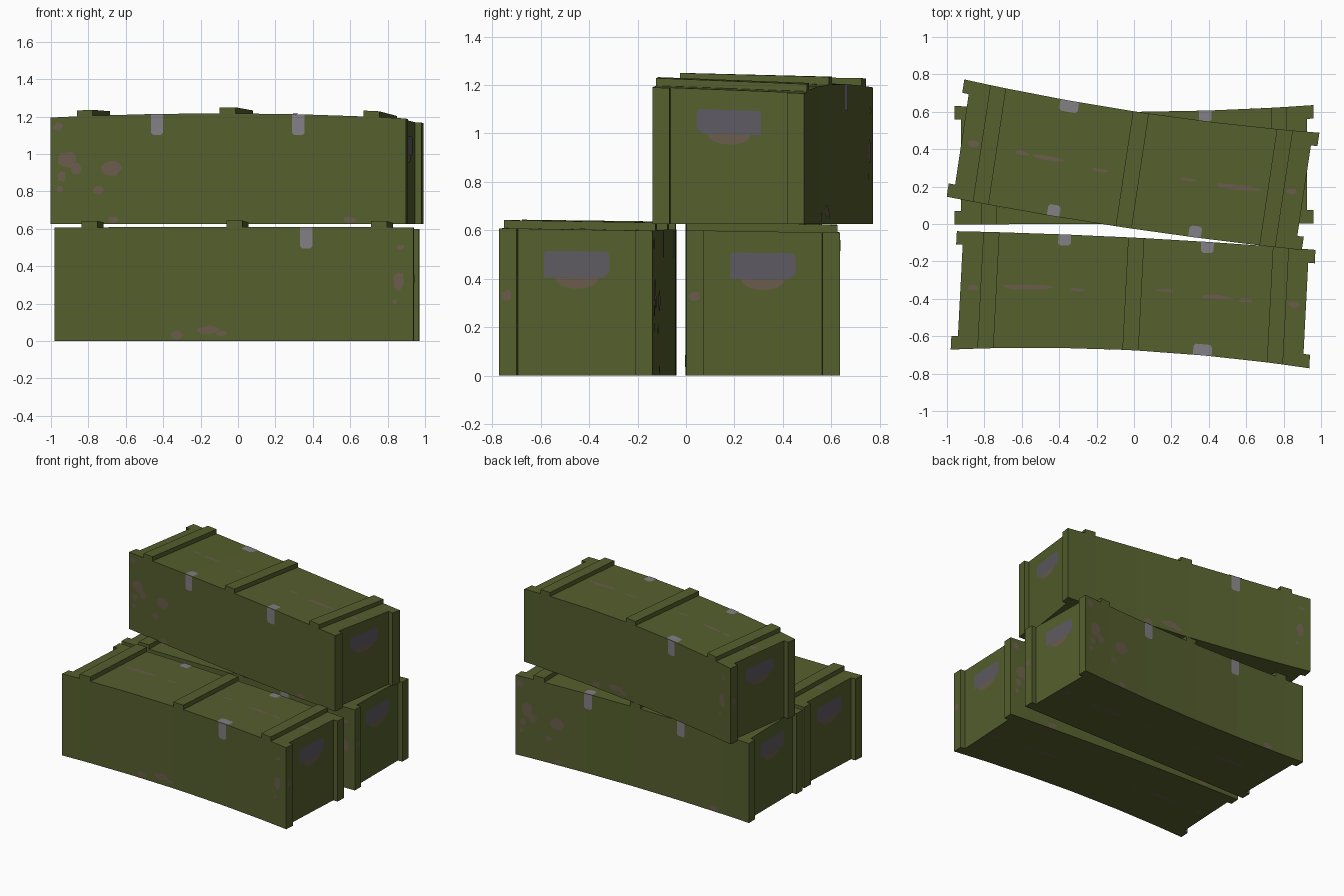
import bpy, bmesh, math, random
from mathutils import Vector, Matrix

if "Cube" in bpy.data.objects:
    bpy.data.objects.remove(bpy.data.objects["Cube"])

random.seed(4)


def material(name, col):
    m = bpy.data.materials.new(name)
    m.diffuse_color = (*col, 1)
    m.use_nodes = True
    m.node_tree.nodes["Principled BSDF"].inputs["Base Color"].default_value = m.diffuse_color
    return m


GREEN = material("olive_green", (0.091, 0.114, 0.027))
WEAR = material("worn_brown", (0.144, 0.107, 0.072))
HANDLE = material("dark_purple_grey", (0.112, 0.102, 0.122))
LATCH = material("latch_grey", (0.223, 0.212, 0.230))

HL, BL, HW, HT = 0.96, 0.925, 0.317, 0.605   # half length, body half length, half width, height


def make_warp(c):
    """Bends the crate's straight shape: bowed sides, uneven lid, then placement."""
    place = Matrix.Translation(c["pos"]) @ Matrix.Rotation(c["rot"], 4, 'Z')
    fl, fr, bl, br = c["tops"]

    def warp(p):
        x, y, z = p
        k = 1 - (x / HL) ** 2
        t, s = (y / HW + 1) / 2, (x / HL + 1) / 2
        top = (fl * (1 - s) + fr * s) * (1 - t) + (bl * (1 - s) + br * s) * t + k * c["crown"]
        y += k * (c["bow"][0] * (1 - t) + c["bow"][1] * t)
        return place @ Vector((x, y, z * top / HT))
    return warp


def add_box(bm, warp, xs, y0, y1, z0, z1):
    """Box cut at every x in xs so that it can bend."""
    rings = [[bm.verts.new(warp((x, y, z))) for y, z in
              ((y0, z0), (y1, z0), (y1, z1), (y0, z1))] for x in xs]
    for a, b in zip(rings, rings[1:]):
        for i in range(4):
            j = (i + 1) % 4
            bm.faces.new((a[i], a[j], b[j], b[i]))
    bm.faces.new(rings[0])
    bm.faces.new(rings[-1])


def finish(bm, name, mat, recalc=True):
    if recalc:
        bmesh.ops.recalc_face_normals(bm, faces=bm.faces)
    me = bpy.data.meshes.new(name)
    bm.to_mesh(me)
    bm.free()
    me.materials.append(mat)
    bpy.context.collection.objects.link(bpy.data.objects.new(name, me))


E = 0.003   # how far painted plates stand off the surface
SIDES = {
    "front": (lambda u, w: (u, -HW - E, w), (0, -1, 0)),
    "back": (lambda u, w: (u, HW + E, w), (0, 1, 0)),
    "top": (lambda u, w: (u, w, HT + E), (0, 0, 1)),
    "bottom": (lambda u, w: (u, w, -0.001), (0, 0, -1)),
    "right": (lambda u, w: (BL + E, u, w), (1, 0, 0)),
    "left": (lambda u, w: (-BL - E, u, w), (-1, 0, 0)),
    "left_post": (lambda u, w: (-HL - E, u, w), (-1, 0, 0)),
}


def add_plate(bm, warp, flip, side, pts):
    """Flat painted patch; flip turns the crate's paint half a turn."""
    fn, n = SIDES[side]
    ps = [fn(*p) for p in pts]
    ps = [Vector(warp((x * flip, y * flip, z))) for x, y, z in ps]
    f = bm.faces.new([bm.verts.new(p) for p in ps])
    f.normal_update()
    if f.normal.dot(Vector((n[0] * flip, n[1] * flip, n[2]))) < 0:
        f.normal_flip()


def blob(u, w, ru, rw, n=11):
    out = []
    for i in range(n):
        a, r = 2 * math.pi * i / n, random.uniform(0.8, 1.15)
        out.append((u + ru * r * math.cos(a), w + rw * r * math.sin(a)))
    return out


def tab(u, half, w0, w1, c=0.012):
    """Rectangle with clipped lower corners."""
    return [(u - half, w1), (u - half, w0 + c), (u - half + c, w0),
            (u + half - c, w0), (u + half, w0 + c), (u + half, w1)]


# wear patches: (u, w, radius_u, radius_w) in each side's own plane
PATCHES = {
    "front": [(-0.87, 0.36, 0.045, 0.05), (-0.82, 0.31, 0.03, 0.035), (-0.90, 0.27, 0.025, 0.03),
              (-0.63, 0.31, 0.055, 0.045), (-0.70, 0.19, 0.03, 0.022), (-0.91, 0.2, 0.02, 0.02),
              (-0.92, 0.55, 0.025, 0.025), (-0.62, 0.025, 0.03, 0.018), (0.66, 0.025, 0.035, 0.018)],
    "back": [(0.14, 0.058, 0.07, 0.024), (0.31, 0.032, 0.035, 0.022), (0.07, 0.04, 0.03, 0.015),
             (-0.88, 0.32, 0.028, 0.05), (-0.89, 0.5, 0.02, 0.014), (-0.86, 0.21, 0.012, 0.012)],
    "left_post": [(0.285, 0.33, 0.022, 0.022)],
}
STREAKS = [(0.57, -0.018, 0.14, 0.014), (0.3, -0.01, 0.045, 0.010), (-0.17, -0.03, 0.05, 0.010),
           (-0.45, -0.012, 0.09, 0.013), (-0.6, -0.01, 0.04, 0.011), (-0.86, -0.012, 0.03, 0.018),
           (0.86, -0.012, 0.03, 0.016)]
PATCHES["top"] = PATCHES["bottom"] = STREAKS

CRATES = {
    "front_crate": dict(pos=(-0.005, -0.405, 0), rot=-0.052, flip=-1, bow=(0.047, 0.015),
                        tops=(0.607, 0.608, 0.602, 0.598), crown=0.003),
    "back_crate": dict(pos=(0, 0.317, 0), rot=0.002, flip=-1, bow=(0.0, -0.034),
                       tops=(0.60, 0.60, 0.592, 0.59), crown=0.0),
    "top_crate": dict(pos=(-0.005, 0.317, 0.625), rot=-0.149, flip=1, bow=(-0.022, -0.034),
                      tops=(0.57, 0.565, 0.565, 0.54), crown=0.025),
}

for name, c in CRATES.items():
    warp, flip = make_warp(c), c["flip"]

    # main box
    bm = bmesh.new()
    add_box(bm, warp, [-BL, -0.82, -0.73, -0.4, -0.04, 0.04, 0.4, 0.73, 0.82, BL], -HW, HW, 0, HT)
    finish(bm, name + "_body", GREEN)

    # upright posts on both ends
    bm = bmesh.new()
    for sx in (-1, 1):
        for sy in (-1, 1):
            y0, y1 = sorted((sy * 0.245, sy * HW))
            add_box(bm, warp, sorted((sx * BL, sx * HL)), y0, y1, 0, HT)
    finish(bm, name + "_end_posts", GREEN)

    # three lid battens
    bm = bmesh.new()
    for x in (-0.775, 0, 0.775):
        add_box(bm, warp, [x - 0.043, x + 0.043], -HW, HW, HT, HT + 0.033)
    finish(bm, name + "_lid_battens", GREEN)

    # latches folded over the lid edge
    bm = bmesh.new()
    for side, s, xs, half in (("front", -1, (-0.382, 0.382), 0.034), ("back", 1, (-0.385,), 0.05)):
        for x in xs:
            add_plate(bm, warp, flip, side, tab(x, 0.033, 0.49, HT))
            add_plate(bm, warp, flip, "top", [(u, s * w) for u, w in tab(x, half, 0.255, HW)])
    finish(bm, name + "_latches", LATCH, False)

    # grips painted on both ends, with scuffs below
    bm = bmesh.new()
    for side in ("left", "right"):
        add_plate(bm, warp, flip, side,
                  [(-0.125, 0.515), (-0.135, 0.50), (-0.135, 0.43), (-0.11, 0.405),
                   (0.135, 0.405), (0.135, 0.505), (0.125, 0.515)])
    finish(bm, name + "_end_grips", HANDLE, False)

    bm = bmesh.new()
    for side in ("left", "right"):
        add_plate(bm, warp, flip, side, [(0.09 * math.cos(math.pi * i / 8),
                                          0.404 - 0.045 * math.sin(math.pi * i / 8)) for i in range(9)])
    for side, spots in PATCHES.items():
        for p in spots:
            add_plate(bm, warp, flip, side, blob(*p))
    finish(bm, name + "_wear", WEAR, False)
